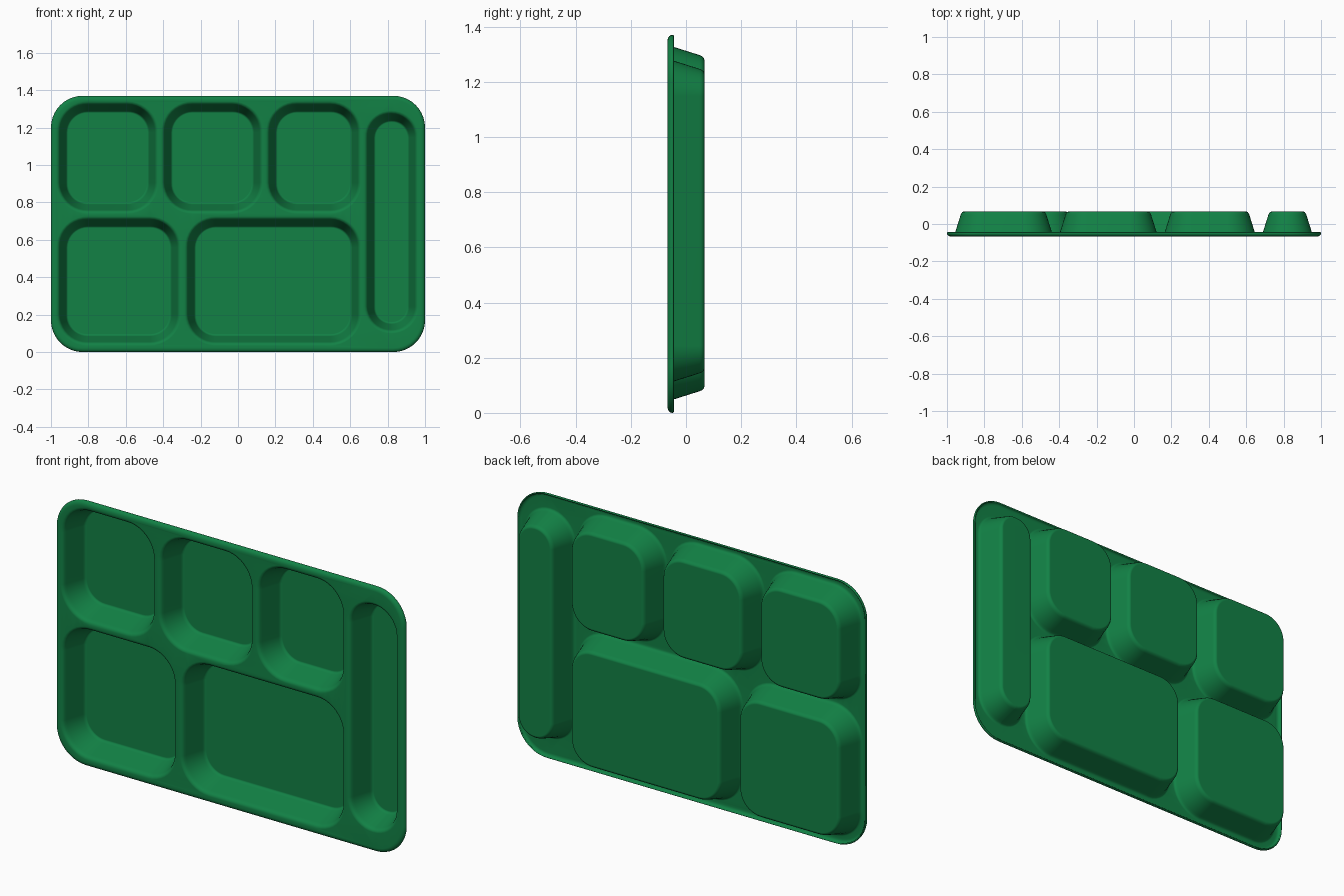
import bpy, bmesh
from math import sin, cos, pi, radians

if "Cube" in bpy.data.objects:
    bpy.data.objects.remove(bpy.data.objects["Cube"])

Y0, Y1, T = -0.067, 0.067, 0.006      # front plane, back plane, sheet thickness


def ring(bm, box, r, inset, y, n=10):
    """Rounded rectangle of vertices in the xz plane, shrunk by inset."""
    x0, x1, z0, z1 = box
    rr = r - inset
    corners = [(x1 - r, z1 - r, 0), (x0 + r, z1 - r, 1),
               (x0 + r, z0 + r, 2), (x1 - r, z0 + r, 3)]
    return [bm.verts.new((cx + rr * cos((q + i / n) * pi / 2), y,
                          cz + rr * sin((q + i / n) * pi / 2)))
            for cx, cz, q in corners for i in range(n + 1)]


def loft(bm, box, r, profile):
    """Skin rings following (inset, y) profile; return first and last ring."""
    rings = [ring(bm, box, r, i, y) for i, y in profile]
    for a, b in zip(rings, rings[1:]):
        for k in range(len(a)):
            j = (k + 1) % len(a)
            bm.faces.new((a[k], a[j], b[j], b[k]))
    return rings[0], rings[-1]


def loop_edges(bm, vs):
    out = []
    for k in range(len(vs)):
        pair = (vs[k], vs[(k + 1) % len(vs)])
        out.append(bm.edges.get(pair) or bm.edges.new(pair))
    return out


bm = bmesh.new()

# rounded rim curling back from the front plane
rim = [(0.022 * (1 - sin(a * pi / 10)), Y0 + 0.017 * (1 - cos(a * pi / 10)))
       for a in range(6)] + [(0.001, -0.046), (0.004, -0.043)]
first, _ = loft(bm, (-1, 1, 0, 1.37), 0.17, rim)
edges = loop_edges(bm, first)

# compartments: outline (x0, x1, z0, z1) and corner radius
cups = [(-0.955, -0.44, 0.755, 1.325, 0.15),
        (-0.395, 0.12, 0.755, 1.325, 0.15),
        (0.165, 0.645, 0.755, 1.325, 0.15),
        (-0.955, -0.32, 0.05, 0.71, 0.15),
        (-0.27, 0.645, 0.05, 0.71, 0.15),
        (0.69, 0.95, 0.115, 1.275, 0.128)]
F = Y1 - T
wall = [(-0.016, Y0), (-0.009, Y0 + 0.002), (-0.003, Y0 + 0.006),
        (0.001, Y0 + 0.012), (0.005, Y0 + 0.022),
        (0.034, F - 0.014), (0.037, F - 0.007), (0.041, F - 0.002), (0.047, F)]
for *box, r in cups:
    first, last = loft(bm, box, r, wall)
    edges += loop_edges(bm, first)
    bm.faces.new(last)

# flat face of the tray between rim and compartments
fill = bmesh.ops.triangle_fill(bm, edges=edges, use_beauty=True,
                               use_dissolve=False, normal=(0, -1, 0))
plate = [f for f in fill["geom"] if isinstance(f, bmesh.types.BMFace)]
bmesh.ops.recalc_face_normals(bm, faces=bm.faces[:])
if plate[0].normal.y > 0:
    bmesh.ops.reverse_faces(bm, faces=bm.faces[:])

me = bpy.data.meshes.new("compartment_tray")
bm.to_mesh(me)
bm.free()
tray = bpy.data.objects.new("compartment_tray", me)
bpy.context.collection.objects.link(tray)

# smooth shading, sheet thickness, clean flat areas
bpy.context.view_layer.objects.active = tray
tray.select_set(True)
bpy.ops.object.shade_smooth_by_angle(angle=radians(35))
sol = tray.modifiers.new("thickness", 'SOLIDIFY')
sol.thickness = T
sol.offset = -1
wn = tray.modifiers.new("weighted", 'WEIGHTED_NORMAL')
wn.keep_sharp = True

# green plastic
mat = bpy.data.materials.new("green_plastic")
mat.diffuse_color = (0.006, 0.22, 0.06, 1)
mat.use_nodes = True
mat.node_tree.nodes["Principled BSDF"].inputs["Base Color"].default_value = mat.diffuse_color
me.materials.append(mat)
